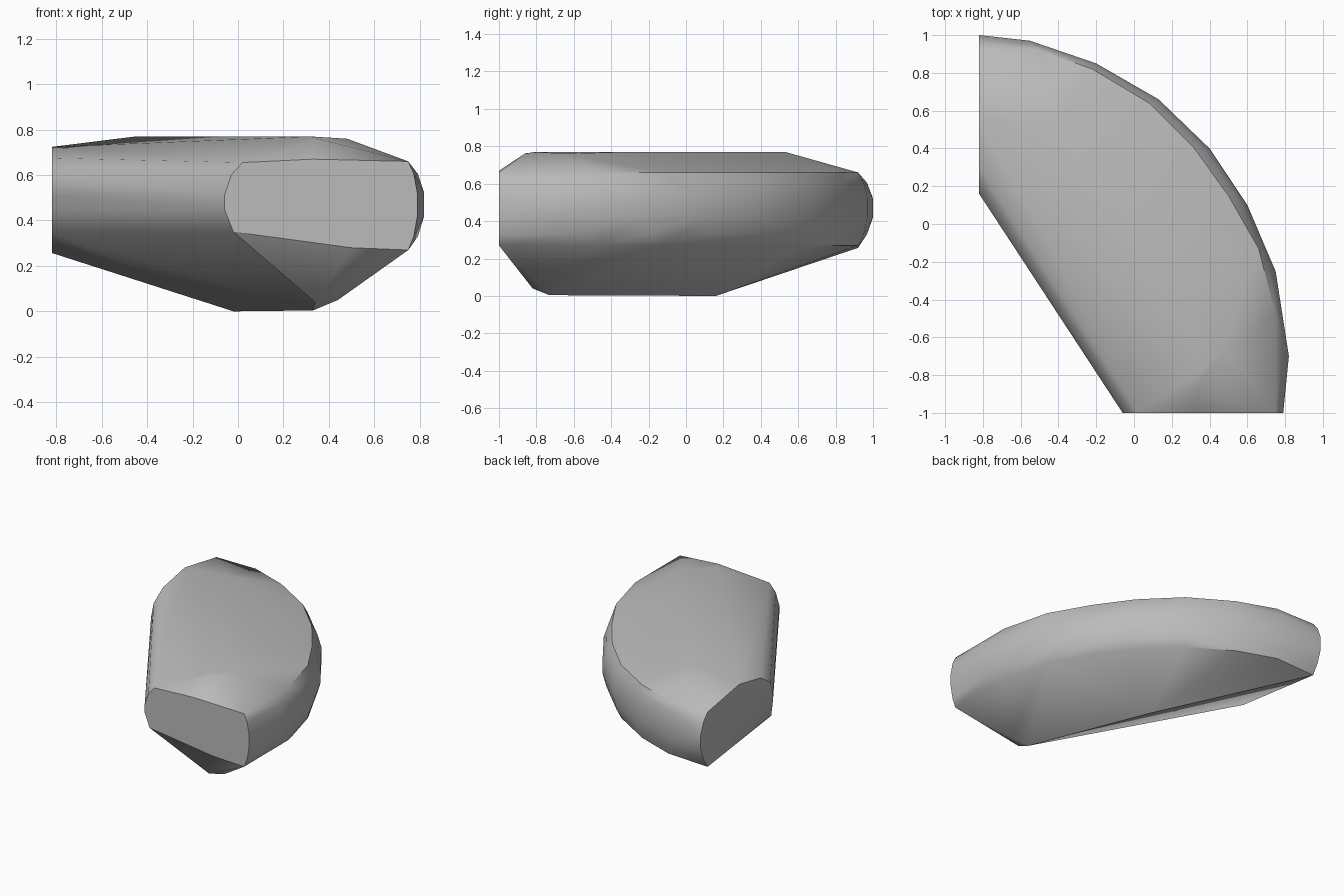
import bpy
import bmesh

cube = bpy.data.objects.get("Cube")
if cube:
    bpy.data.objects.remove(cube, do_unlink=True)

stone = bpy.data.materials.new("plain_grey")
stone.use_nodes = True
grey = (0.5, 0.5, 0.5, 1.0)
stone.diffuse_color = grey
stone.node_tree.nodes["Principled BSDF"].inputs["Base Color"].default_value = grey

# Curved rim in plan: widest line and the inset line above and below it
outer = [(-0.82, 1), (-0.55, 0.97), (-0.2, 0.85), (0.13, 0.66), (0.4, 0.4),
         (0.6, 0.1), (0.75, -0.25), (0.82, -0.7), (0.79, -1)]
inset = [(-0.82, 0.92), (-0.5, 0.92), (-0.22, 0.82), (0.08, 0.64), (0.32, 0.4),
         (0.5, 0.15), (0.66, -0.13), (0.75, -0.48), (0.75, -1)]

points = []
for (ox, oy), (ix, iy) in zip(outer, inset):
    mx, my = ix + (ox - ix) * 0.6, iy + (oy - iy) * 0.6
    points += [(ox, oy, z) for z in (0.42, 0.52)]
    points += [(mx, my, z) for z in (0.33, 0.605)]
    points += [(ix, iy, z) for z in (0.27, 0.66)]

# Flat end at the front
points += [(x, -1, z) for x, z in
           [(0.33, 0.67), (0.02, 0.655), (-0.03, 0.6), (-0.06, 0.51),
            (-0.06, 0.45), (-0.02, 0.35), (0.5, 0.28)]]

# Flat end on the side
points += [(-0.82, y, z) for y, z in
           [(0.92, 0.257), (0.55, 0.724), (0.3, 0.675), (0.19, 0.6),
            (0.16, 0.51), (0.16, 0.45), (0.18, 0.35)]]

# Top ridge and underside keel
points += [(-0.45, 0.53, 0.77), (0.34, -0.86, 0.762), (0.32, -0.8, 0.77),
           (0.48, -0.66, 0.76), (0.3, -0.3, 0.77), (-0.02, 0.16, 0),
           (0.33, -0.73, 0.004), (0.34, -0.82, 0.04), (0.44, -0.78, 0.05)]

# Skin the profile points into one convex body
bm = bmesh.new()
for p in points:
    bm.verts.new(p)
hull = bmesh.ops.convex_hull(bm, input=bm.verts)
loose = {v for v in hull["geom_interior"] + hull["geom_unused"]
         if isinstance(v, bmesh.types.BMVert) and not v.link_faces}
bmesh.ops.delete(bm, geom=list(loose), context="VERTS")
bmesh.ops.dissolve_limit(bm, angle_limit=0.01, verts=bm.verts, edges=bm.edges)
bmesh.ops.recalc_face_normals(bm, faces=bm.faces)

mesh = bpy.data.meshes.new("curved_block")
bm.to_mesh(mesh)
bm.free()
mesh.materials.append(stone)
block = bpy.data.objects.new("curved_block", mesh)
bpy.context.collection.objects.link(block)

# Smooth the curved skin, keep the end faces crisp
bpy.ops.object.select_all(action="DESELECT")
block.select_set(True)
bpy.context.view_layer.objects.active = block
bpy.ops.object.shade_smooth_by_angle(angle=0.6)
